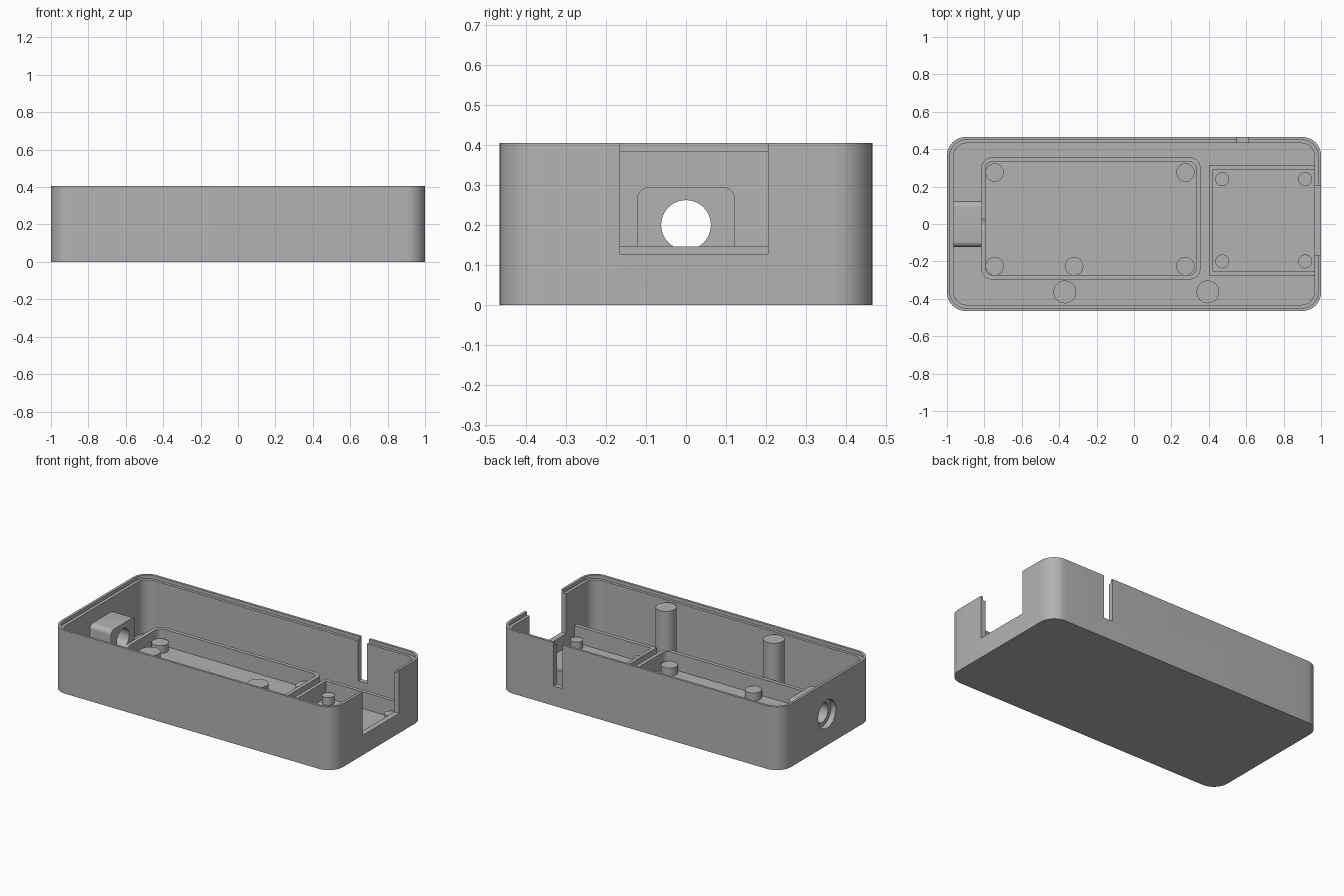
import bpy, bmesh, math
from mathutils import Matrix, Vector

cube = bpy.data.objects.get("Cube")
if cube:
    bpy.data.objects.remove(cube)

grey = bpy.data.materials.new("plain grey")
grey.use_nodes = True
COLOUR = (0.45, 0.45, 0.45, 1)
grey.diffuse_color = COLOUR
grey.node_tree.nodes["Principled BSDF"].inputs["Base Color"].default_value = COLOUR

FLOOR, HEIGHT, SEAT, SILL, TRAY_TOP = 0.04, 0.405, 0.383, 0.127, 0.147
INNER_X, INNER_Y = 0.965, 0.432


def finish(name, bm):
    bmesh.ops.recalc_face_normals(bm, faces=bm.faces)
    mesh = bpy.data.meshes.new(name)
    bm.to_mesh(mesh)
    bm.free()
    obj = bpy.data.objects.new(name, mesh)
    bpy.context.collection.objects.link(obj)
    mesh.materials.append(grey)
    return obj


def prism(name, x0, x1, y0, y1, z0, z1, radius=0.0, steps=10):
    """Upright block with rounded vertical corners."""
    bm = bmesh.new()
    bmesh.ops.create_cube(bm, size=1)
    for v in bm.verts:
        v.co = Vector((x1 if v.co.x > 0 else x0, y1 if v.co.y > 0 else y0,
                       z1 if v.co.z > 0 else z0))
    if radius:
        upright = [e for e in bm.edges
                   if abs(e.verts[0].co.z - e.verts[1].co.z) > 1e-5]
        bmesh.ops.bevel(bm, geom=upright, offset=radius, segments=steps,
                        affect='EDGES', profile=0.5)
    return finish(name, bm)


def cylinder(name, centre, radius, depth, along_x=False):
    bm = bmesh.new()
    turn = Matrix.Rotation(math.pi / 2, 4, 'Y') if along_x else Matrix()
    bmesh.ops.create_cone(bm, cap_ends=True, segments=48, radius1=radius,
                          radius2=radius, depth=depth,
                          matrix=Matrix.Translation(centre) @ turn)
    return finish(name, bm)


def cut(obj, *cutters):
    for cutter in cutters:
        cutter.hide_render = True
        mod = obj.modifiers.new("cut", 'BOOLEAN')
        mod.operation, mod.solver, mod.object = 'DIFFERENCE', 'EXACT', cutter
    # Bake the cuts into the mesh
    graph = bpy.context.evaluated_depsgraph_get()
    mesh = bpy.data.meshes.new_from_object(obj.evaluated_get(graph))
    obj.modifiers.clear()
    obj.data = mesh


def post(name, x, y, radius, top):
    z0 = FLOOR - 0.01
    parts.append(cylinder(name, (x, y, (z0 + top) / 2), radius, top - z0))


parts = []

# Cutters
cavity = prism("cavity_cutter", -INNER_X, INNER_X, -INNER_Y, INNER_Y, FLOOR, 0.6, 0.07)
rim = prism("rim_cutter", -0.984, 0.984, -0.45, 0.45, SEAT, 0.6, 0.087)
gap = prism("gap_cutter", 0.9, 1.1, -0.165, 0.205, SILL, 0.6)
slot = prism("slot_cutter", 0.55, 0.613, 0.4, 0.6, SILL, 0.6)
bore = cylinder("bore_cutter", (-0.95, 0, 0.2), 0.062, 0.5, True)
counterbore = cylinder("counterbore_cutter", (-1.015, 0, 0.2), 0.09, 0.1, True)

# Open case with stepped rim, port gap, cable slot and round inlet
case = prism("case", -1, 1, -0.465, 0.465, 0, HEIGHT, 0.1)
cut(case, cavity, rim, gap, slot, bore, counterbore)
parts.append(case)

# Large rounded tray wall
large_tray = prism("large_tray_wall", -0.817, 0.356, -0.297, 0.357, FLOOR - 0.01, TRAY_TOP, 0.06)
large_inner = prism("large_tray_cutter", -0.793, 0.332, -0.273, 0.333, 0, 0.3, 0.036)
cut(large_tray, large_inner, bore)
parts.append(large_tray)

# Small tray wall, open towards the port gap
small_tray = prism("small_tray_wall", 0.4, 0.97, -0.275, 0.313, FLOOR - 0.01, TRAY_TOP)
small_inner = prism("small_tray_cutter", 0.422, 1.1, -0.25, 0.29, 0, 0.3)
cut(small_tray, small_inner)
parts.append(small_tray)

# Inlet housing with rounded upper edges
bm = bmesh.new()
bmesh.ops.create_cube(bm, size=1)
for v in bm.verts:
    v.co = Vector((-0.815 if v.co.x > 0 else -0.97, math.copysign(0.122, v.co.y),
                   0.295 if v.co.z > 0 else FLOOR - 0.01))
upper = [e for e in bm.edges if all(v.co.z > 0.2 for v in e.verts)
         and abs(e.verts[0].co.x - e.verts[1].co.x) > 0.1]
bmesh.ops.bevel(bm, geom=upper, offset=0.03, segments=8, affect='EDGES', profile=0.5)
housing = finish("inlet_housing", bm)
cut(housing, bore, counterbore)
parts.append(housing)

# Board standoffs in both trays
for x, y in ((-0.745, 0.275), (0.275, 0.275), (-0.745, -0.225),
             (-0.32, -0.225), (0.275, -0.225)):
    post("large_standoff", x, y, 0.049, 0.09)
for x in (0.472, 0.915):
    for y in (0.24, -0.2):
        post("small_standoff", x, y, 0.037, 0.09)

# Tall lid posts along the front wall
for x in (-0.37, 0.395):
    post("lid_post", x, -0.363, 0.061, 0.375)

# Remove the cutters and smooth the curved walls
for obj in (cavity, rim, gap, slot, bore, counterbore, large_inner, small_inner):
    bpy.data.objects.remove(obj)
bpy.ops.object.select_all(action='DESELECT')
for obj in parts:
    obj.select_set(True)
bpy.context.view_layer.objects.active = case
bpy.ops.object.shade_smooth_by_angle(angle=math.radians(30))
